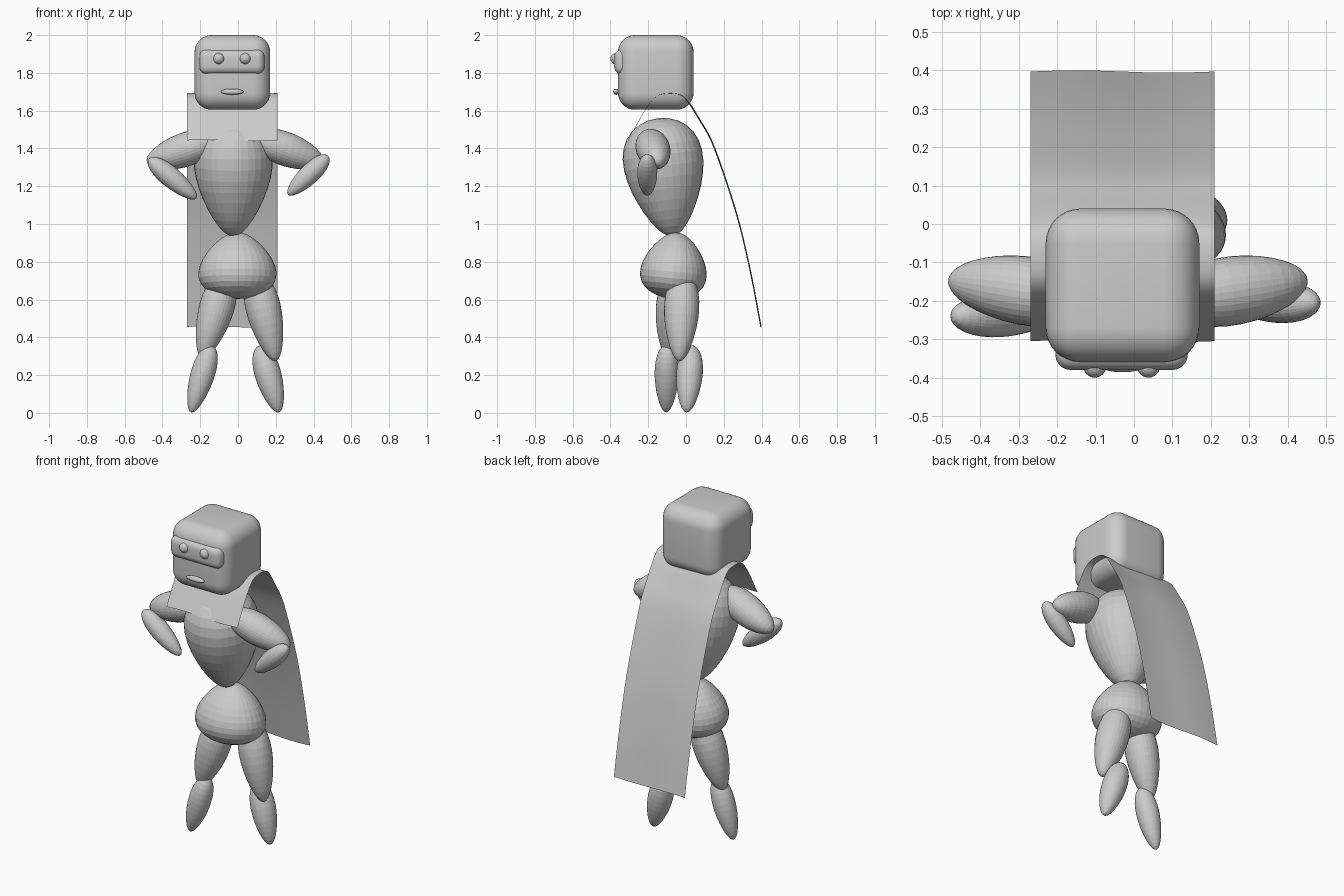
import bpy, bmesh, math
from mathutils import Vector, Matrix

if "Cube" in bpy.data.objects:
    bpy.data.objects.remove(bpy.data.objects["Cube"])


def link(name, bm):
    me = bpy.data.meshes.new(name)
    bm.to_mesh(me)
    bm.free()
    ob = bpy.data.objects.new(name, me)
    bpy.context.collection.objects.link(ob)
    return ob


def egg(name, top, bottom, rx, ry=None, taper=0.0, seg=32, rings=16):
    """Flat-shaded egg running from bottom to top; taper > 0 is wider at the top."""
    ry = ry or rx
    top, bottom = Vector(top), Vector(bottom)
    half = (top - bottom).length / 2
    z = (top - bottom).normalized()
    x = (Vector((1, 0, 0)) - z * z.x).normalized()
    y = z.cross(x)
    peak = max((1 + taper * math.cos(a / 50)) * math.sin(a / 50) for a in range(158))
    mid = (top + bottom) / 2
    bm = bmesh.new()
    bmesh.ops.create_uvsphere(bm, u_segments=seg, v_segments=rings, radius=1)
    for v in bm.verts:
        k = (1 + taper * v.co.z) / peak
        v.co = mid + x * (v.co.x * k * rx) + y * (v.co.y * k * ry) + z * (v.co.z * half)
    return link(name, bm)


def rounded_box(name, lo, hi, radius, seg=8):
    lo, hi = Vector(lo), Vector(hi)
    bm = bmesh.new()
    bmesh.ops.create_cube(bm, size=1, matrix=Matrix.Translation((lo + hi) / 2)
                          @ Matrix.Diagonal((hi - lo).to_4d()))
    bmesh.ops.bevel(bm, geom=bm.edges[:], offset=radius, segments=seg,
                    profile=0.5, affect='EDGES')
    for f in bm.faces:
        f.smooth = True
    return link(name, bm)


# Head with mask, eyes and mouth
rounded_box("head", (-0.23, -0.36, 1.605), (0.17, 0.04, 2.0), 0.09)
rounded_box("mask", (-0.205, -0.38, 1.793), (0.14, -0.24, 1.925), 0.04, 5)
for side, x in (("left", -0.102), ("right", 0.038)):
    egg(f"eye_{side}", (x, -0.37, 1.905), (x, -0.37, 1.845), 0.03, seg=24, rings=12)
egg("mouth", (-0.03, -0.368, 1.716), (-0.03, -0.368, 1.684), 0.06, 0.018)

# Torso and pelvis
egg("torso", (-0.025, -0.15, 1.56), (-0.025, -0.07, 0.935), 0.21, 0.213, 0.35)
egg("pelvis", (-0.003, -0.045, 0.955), (-0.003, -0.08, 0.605), 0.207, 0.177, -0.3)

# Limbs: top, bottom, radius, taper
limbs = {
    "upper_arm_left": ((-0.10, -0.20, 1.455), (-0.482, -0.145, 1.325), 0.09, 0.1),
    "upper_arm_right": ((0.08, -0.20, 1.46), (0.45, -0.145, 1.325), 0.09, 0.1),
    "forearm_left": ((-0.472, -0.24, 1.345), (-0.22, -0.24, 1.135), 0.055, 0.15),
    "forearm_right": ((0.478, -0.205, 1.36), (0.265, -0.205, 1.155), 0.053, 0.15),
    "thigh_left": ((-0.06, -0.05, 0.74), (-0.19, -0.09, 0.29), 0.093, 0.25),
    "thigh_right": ((0.09, -0.015, 0.74), (0.20, -0.035, 0.275), 0.093, 0.25),
    "shin_left": ((-0.14, -0.10, 0.36), (-0.248, -0.105, 0.003), 0.064, 0.2),
    "shin_right": ((0.115, 0.03, 0.357), (0.217, 0.003, 0.003), 0.07, 0.2),
}
for name, (top, bottom, r, taper) in limbs.items():
    egg(name, top, bottom, r, taper=taper)

# Cape: side profile smoothed, then swept across x
pts = [Vector(p) for p in (
    (-0.305, 1.443), (-0.23, 1.58), (-0.165, 1.67), (-0.10, 1.692), (-0.03, 1.685),
    (0.01, 1.65), (0.07, 1.555), (0.135, 1.44), (0.205, 1.25), (0.28, 1.01),
    (0.345, 0.73), (0.397, 0.455))]
ext = [2 * pts[0] - pts[1]] + pts + [2 * pts[-1] - pts[-2]]
curve = []
for a, b, c, d in zip(ext, ext[1:], ext[2:], ext[3:]):
    for i in range(4):
        t = i / 4
        curve.append(0.5 * (2 * b + (c - a) * t + (2 * a - 5 * b + 4 * c - d) * t * t
                            + (3 * b - a - 3 * c + d) * t ** 3))
curve.append(pts[-1])
bm = bmesh.new()
rows = []
for p in curve:
    row = []
    for i in range(17):
        u = i / 16
        ripple = 0.003 * math.sin(u * 2 * math.pi)
        row.append(bm.verts.new((-0.27 + 0.48 * u, p.x + ripple, p.y + ripple)))
    rows.append(row)
for r0, r1 in zip(rows, rows[1:]):
    for i in range(16):
        bm.faces.new((r0[i], r0[i + 1], r1[i + 1], r1[i])).smooth = True
link("cape", bm)
